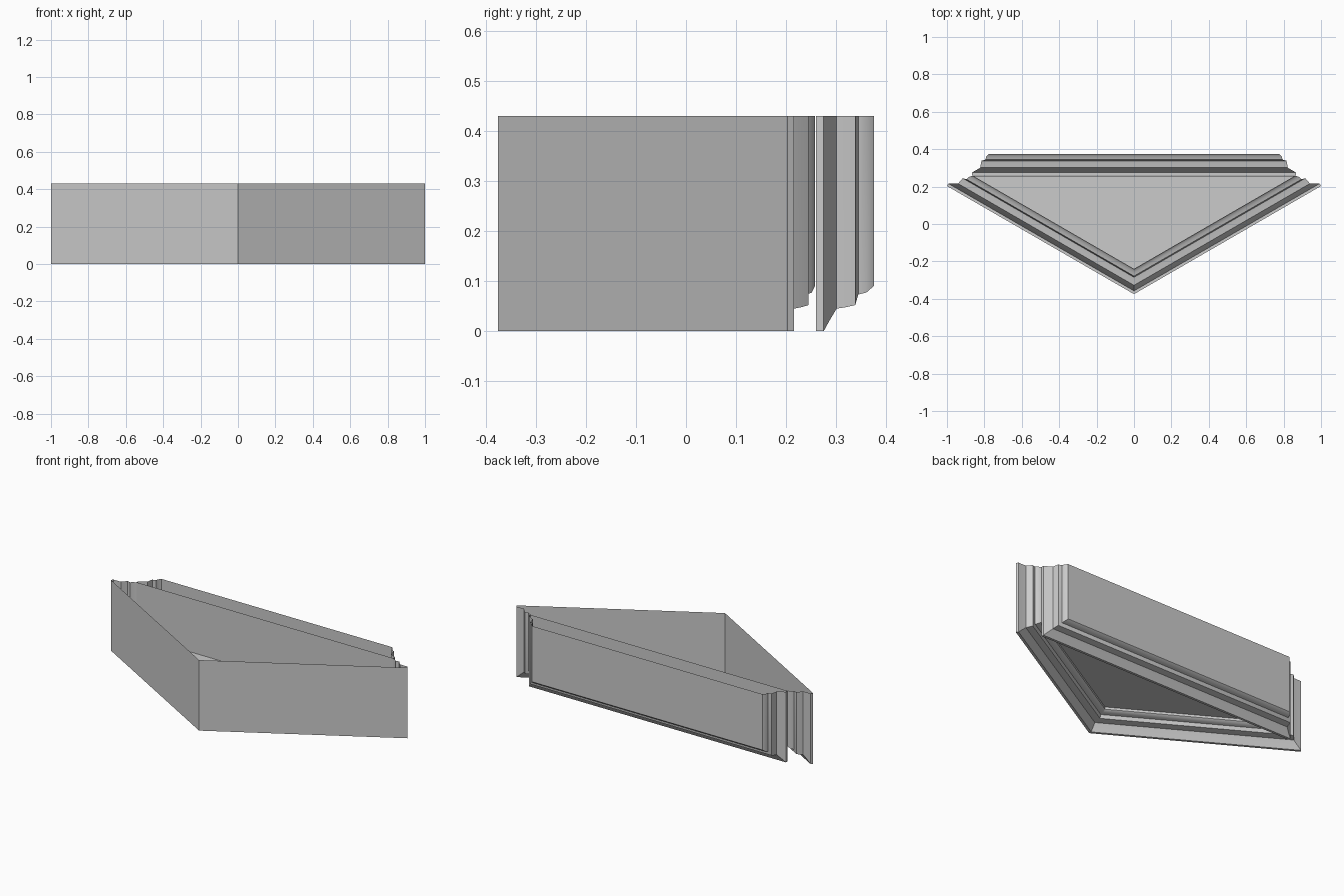
import bpy
from math import sqrt

if "Cube" in bpy.data.objects:
    bpy.data.objects.remove(bpy.data.objects["Cube"])

H = 0.43                     # full depth of the shell
C, S = sqrt(3) / 2, 0.5      # 30 degree slope of the raking arms
APEX, TIP_Y = -0.375, 0.203  # outer apex and outer tip positions in y
PANEL_Z = 0.104
# cornice profile: (setback, distance across the moulding)
PROFILE = [(0, 0), (0, 0.015), (0.022, 0.027), (0.045, 0.041), (0.048, 0.06),
           (0.052, 0.078), (0.073, 0.084), (0.077, 0.10), (0.09, 0.115)]

stone = bpy.data.materials.new("grey_stone")
stone.diffuse_color = (0.6, 0.6, 0.6, 1)
stone.use_nodes = True
stone.node_tree.nodes["Principled BSDF"].inputs["Base Color"].default_value = stone.diffuse_color


def make(name, verts, faces):
    me = bpy.data.meshes.new(name)
    me.from_pydata(verts, [], faces)
    me.materials.append(stone)
    ob = bpy.data.objects.new(name, me)
    bpy.context.collection.objects.link(ob)
    bpy.context.view_layer.objects.active = ob
    ob.select_set(True)
    bpy.ops.object.shade_smooth_by_angle(angle=0.6)
    ob.select_set(False)
    return ob


def loft(rings):
    n = len(rings[0])
    verts = [v for r in rings for v in r]
    faces = [(i * n + j, i * n + j + 1, (i + 1) * n + j + 1, (i + 1) * n + j)
             for i in range(len(rings) - 1) for j in range(n - 1)]
    return verts, faces


# horizontal cornice with mitred returns, closed by its two long flat walls
def level_ring(d, p):
    x, y = 0.867 - d, 0.26 + p
    return [(-x, y, H), (-x, y, d), (x, y, d), (x, y, H)]


verts, faces = loft([level_ring(d, p) for d, p in PROFILE])
m = len(verts)
faces += [(3, 2, 1, 0), (m - 4, m - 3, m - 2, m - 1)]
make("horizontal_cornice", verts, faces)


# raking cornice: two sloping arms meeting at the apex, with returns at the tips
def rake_ring(d, p):
    x = 1 - S * p - C * d
    y = TIP_Y + C * p - S * d
    return [(-x, y, H), (-x, y, d), (0, APEX + p / C, d), (x, y, d), (x, y, H)]


verts, faces = loft([rake_ring(d, p) for d, p in PROFILE])
# outer flat walls
verts.append((0, APEX, H))
k = len(verts) - 1
faces += [(0, 1, 2, k), (k, 2, 3, 4)]
# small inner lip down to the recessed panel
a = len(verts) - 1 - 5
lip = len(verts)
verts += [(x, y, PANEL_Z) for x, y, z in verts[a + 1:a + 4]]
faces += [(a + 1 + j, a + 2 + j, lip + 1 + j, lip + j) for j in range(2)]
make("raking_cornice", verts, faces)

# recessed triangular panel
px, py = verts[lip + 2][:2]
make("triangular_panel",
     [(-px, py, PANEL_Z), (0, APEX + 0.115 / C, PANEL_Z), (px, py, PANEL_Z)],
     [(0, 1, 2)])
